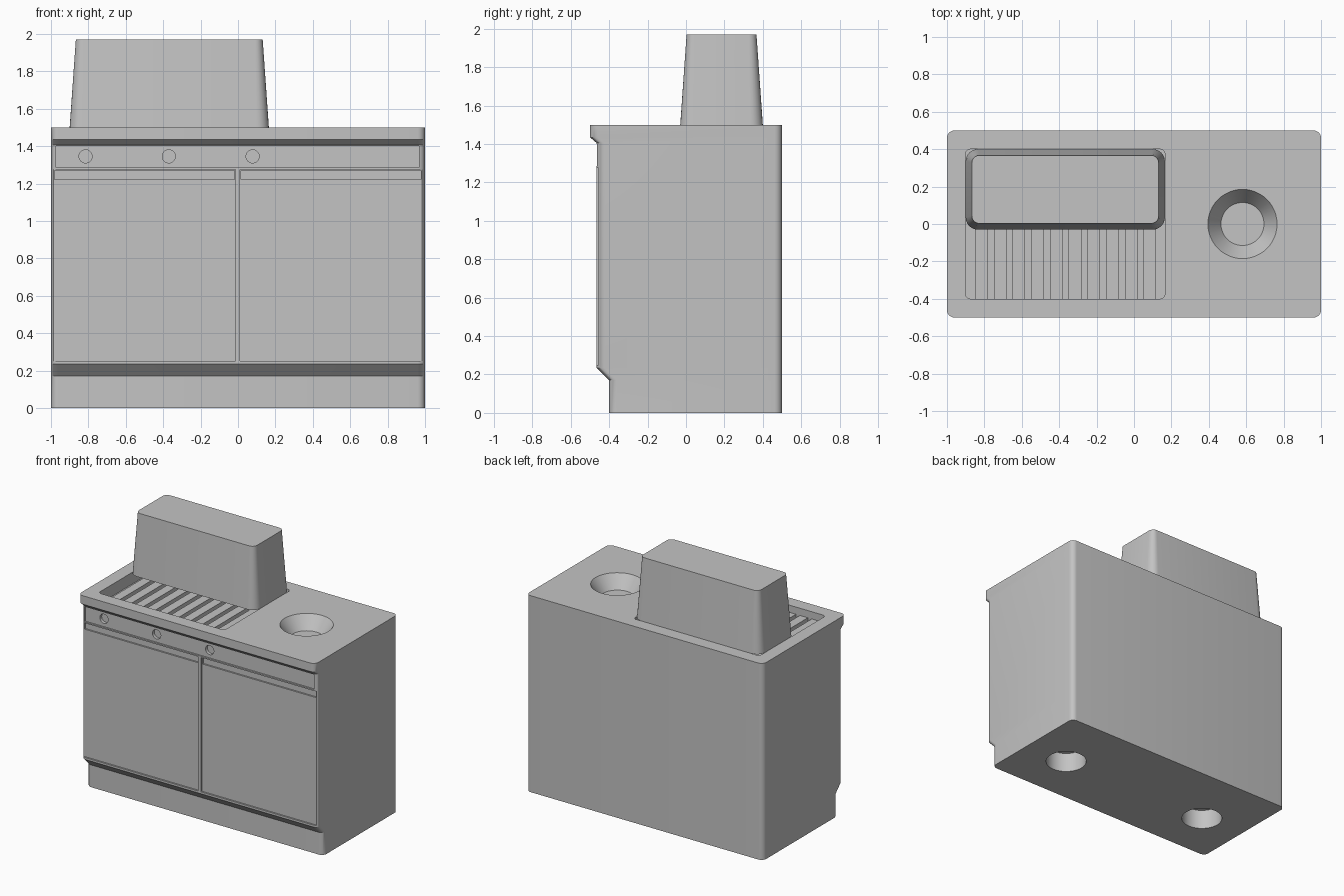
import bpy, bmesh, math
from mathutils import Matrix

if "Cube" in bpy.data.objects:
    bpy.data.objects.remove(bpy.data.objects["Cube"], do_unlink=True)

grey = bpy.data.materials.new("plain grey")
grey.use_nodes = True
grey.diffuse_color = (0.55, 0.55, 0.55, 1)
grey.node_tree.nodes["Principled BSDF"].inputs["Base Color"].default_value = (0.55, 0.55, 0.55, 1)


def finish(name, bm):
    bmesh.ops.recalc_face_normals(bm, faces=bm.faces)
    mesh = bpy.data.meshes.new(name)
    bm.to_mesh(mesh)
    bm.free()
    mesh.materials.append(grey)
    obj = bpy.data.objects.new(name, mesh)
    bpy.context.collection.objects.link(obj)
    return obj


def rounded_rect(x0, x1, y0, y1, r, steps=6):
    points = []
    corners = [(x1 - r, y1 - r), (x0 + r, y1 - r), (x0 + r, y0 + r), (x1 - r, y0 + r)]
    for quarter, (cx, cy) in enumerate(corners):
        for i in range(steps + 1):
            a = math.pi / 2 * (quarter + i / steps)
            points.append((cx + r * math.cos(a), cy + r * math.sin(a)))
    return points


def loft(name, levels):
    """Skin rounded rectangles given as (z, x0, x1, y0, y1, radius)."""
    bm = bmesh.new()
    rings = [[bm.verts.new((x, y, z)) for x, y in rounded_rect(*rect)] for z, *rect in levels]
    for low, high in zip(rings, rings[1:]):
        n = len(low)
        for i in range(n):
            j = (i + 1) % n
            bm.faces.new((low[i], low[j], high[j], high[i]))
    bm.faces.new(rings[0])
    bm.faces.new(rings[-1])
    return finish(name, bm)


def box(name, x0, x1, y0, y1, z0, z1):
    bm = bmesh.new()
    bmesh.ops.create_cube(bm, size=1)
    bmesh.ops.scale(bm, vec=(x1 - x0, y1 - y0, z1 - z0), verts=bm.verts)
    bmesh.ops.translate(bm, vec=((x0 + x1) / 2, (y0 + y1) / 2, (z0 + z1) / 2), verts=bm.verts)
    return finish(name, bm)


def cone(name, centre, r_low, r_high, height, tilt=0):
    bm = bmesh.new()
    bmesh.ops.create_cone(bm, cap_ends=True, segments=48, radius1=r_low, radius2=r_high, depth=height)
    bm.transform(Matrix.Translation(centre) @ Matrix.Rotation(tilt, 4, 'X'))
    return finish(name, bm)


def cut(target, cutter):
    cutter.hide_render = True
    mod = target.modifiers.new("cut", 'BOOLEAN')
    mod.operation = 'DIFFERENCE'
    mod.solver = 'EXACT'
    mod.object = cutter
    bpy.context.view_layer.objects.active = target
    bpy.ops.object.modifier_apply(modifier=mod.name)
    bpy.data.objects.remove(cutter, do_unlink=True)


# Cabinet body: plinth, sloped toe kick, front and overhanging counter lip
front_profile = [(0, -0.4), (0.17, -0.4), (0.235, -0.465), (1.405, -0.465), (1.435, -0.5), (1.5, -0.5)]
cabinet = loft("cabinet", [(z, -1, 1, y, 0.5, 0.04) for z, y in front_profile])

# Grill well and tapered bowl in the counter
WELL_L, WELL_R = -0.9, 0.165
well = [WELL_L, WELL_R, -0.4, 0.4, 0.025]
cut(cabinet, loft("well_cutter", [(1.41, *well), (1.6, *well)]))
slope = 0.07 / 0.1
cut(cabinet, cone("bowl_cutter", (0.58, 0, 1.45), 0.115, 0.185 + 0.0 * slope, 0.1))

# Recessed doors with a deeper finger groove along the top
for x0, x1 in ((-0.986, -0.014), (0.012, 0.984)):
    cut(cabinet, box("door_cutter", x0, x1, -0.6, -0.453, 0.25, 1.275))
    cut(cabinet, box("groove_cutter", x0 + 0.005, x1 - 0.005, -0.6, -0.441, 1.222, 1.27))

# Recessed control panel with three round sockets
cut(cabinet, box("panel_cutter", -0.972, 0.968, -0.49, -0.453, 1.285, 1.4))
for x in (-0.815, -0.37, 0.078):
    cut(cabinet, cone("socket_cutter", (x, -0.46, 1.345), 0.035, 0.035, 0.06, math.pi / 2))

# Round holes in the underside
for x in (-0.64, 0.64):
    cut(cabinet, cone("base_hole_cutter", (x, 0, 0.05), 0.145, 0.145, 0.2))

# Grill slats running front to back
for i in range(10):
    x = -0.849 + i * 0.1
    box("grill_slat", x, x + 0.067, -0.4, 0.4, 1.405, 1.445)

# Tapered hood over the back half of the grill
hood = loft("hood", [(1.5, WELL_L, WELL_R, -0.03, 0.4, 0.065),
                     (1.97, -0.867, 0.132, 0.003, 0.367, 0.04)])

# Smooth the rounded corners, keep hard edges
bpy.ops.object.select_all(action='DESELECT')
for obj in (cabinet, hood):
    obj.select_set(True)
bpy.context.view_layer.objects.active = cabinet
bpy.ops.object.shade_smooth_by_angle(angle=math.radians(30))
